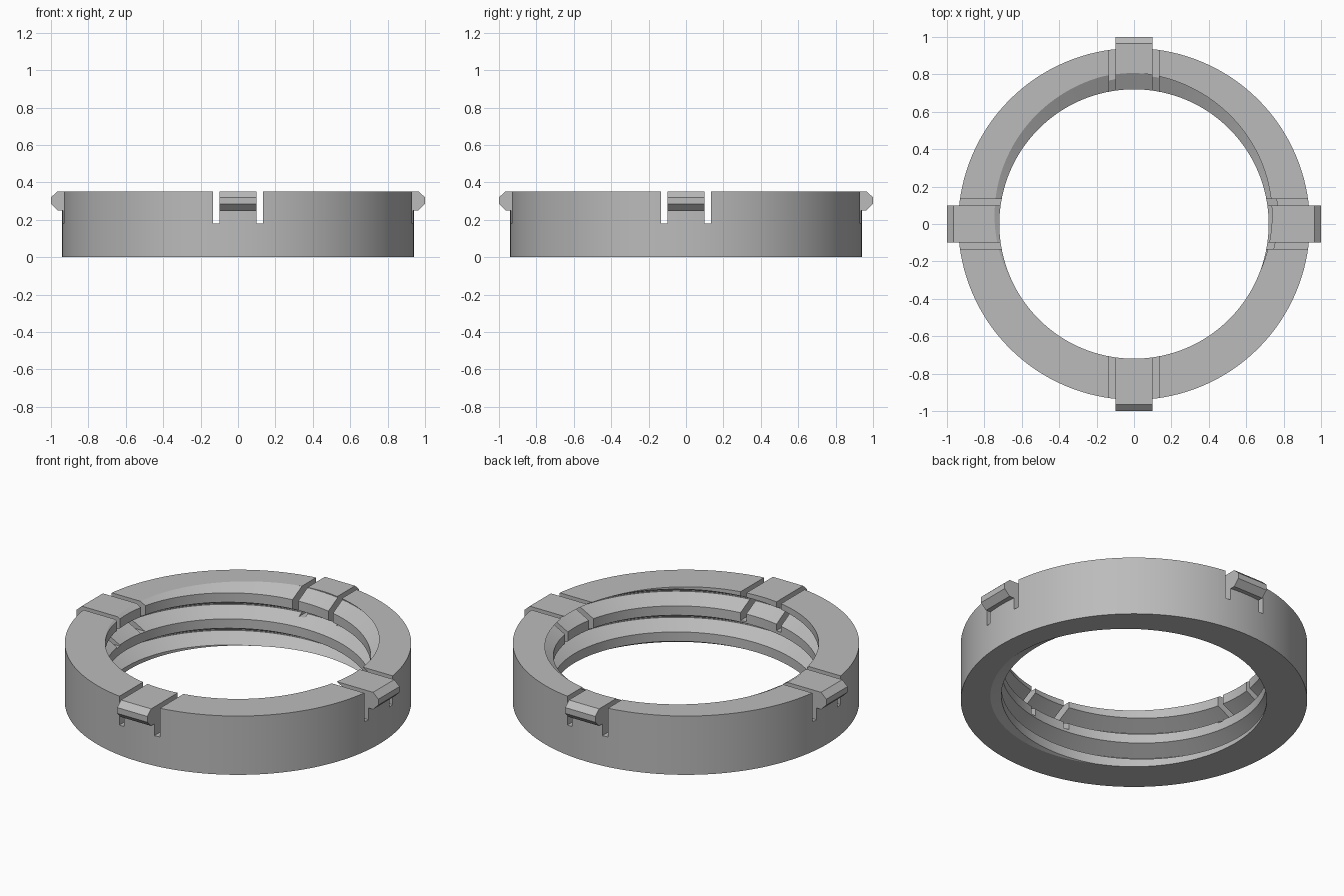
import bpy, bmesh, math
from mathutils import Matrix

if "Cube" in bpy.data.objects:
    bpy.data.objects.remove(bpy.data.objects["Cube"])

HEIGHT = 0.352
OUTER, CREST, ROOT = 0.94, 0.72, 0.807
PITCH = 0.156
FLANK = 0.05           # half width of the thread groove at its mouth
FLAT = 0.003           # half width of the groove floor
START = math.radians(95)
SEGMENTS = 144

grey = bpy.data.materials.new("plain grey")
grey.use_nodes = True
grey.diffuse_color = (0.5, 0.5, 0.5, 1)
grey.node_tree.nodes["Principled BSDF"].inputs["Base Color"].default_value = (0.5, 0.5, 0.5, 1)


def make_object(name, bm):
    bmesh.ops.recalc_face_normals(bm, faces=bm.faces)
    mesh = bpy.data.meshes.new(name)
    bm.to_mesh(mesh)
    bm.free()
    mesh.materials.append(grey)
    obj = bpy.data.objects.new(name, mesh)
    bpy.context.collection.objects.link(obj)
    return obj


def select_only(obj):
    bpy.ops.object.select_all(action="DESELECT")
    obj.select_set(True)
    bpy.context.view_layer.objects.active = obj


def groove_radius(offset):
    # Radius of the bore at a vertical distance from the groove centre
    t = (FLANK - abs(offset)) / (FLANK - FLAT)
    return CREST + (ROOT - CREST) * min(max(t, 0), 1)


def section(angle):
    # Ring cross-section at one angle, with the thread clipped to the ring height
    points = [(OUTER, HEIGHT), (OUTER, 0)]
    for turn in range(-4, 3):
        centre = HEIGHT + PITCH * (turn + (angle - START) / math.tau)
        for offset in (-PITCH / 2, -FLANK, -FLAT, FLAT, FLANK, PITCH / 2):
            z = min(max(centre + offset, 0), HEIGHT)
            d = (z - centre + PITCH / 2) % PITCH - PITCH / 2
            points.append((groove_radius(d), z))
    return points


# Threaded ring body
bm = bmesh.new()
columns = []
for i in range(SEGMENTS + 1):
    a = math.tau * i / SEGMENTS
    columns.append([bm.verts.new((r * math.cos(a), r * math.sin(a), z)) for r, z in section(a)])
for left, right in zip(columns, columns[1:]):
    for j in range(len(left)):
        k = (j + 1) % len(left)
        bm.faces.new((left[j], right[j], right[k], left[k]))
bmesh.ops.remove_doubles(bm, verts=bm.verts, dist=0.0001)
ring = make_object("threaded_ring", bm)

# Slots on both sides of each clip
bm = bmesh.new()
for quarter in range(4):
    for side in (-1, 1):
        place = (Matrix.Rotation(quarter * math.pi / 2, 4, "Z")
                 @ Matrix.Translation((0.85, side * 0.117, 0.33))
                 @ Matrix.Diagonal((0.5, 0.034, 0.3, 1)))
        bmesh.ops.create_cube(bm, size=1, matrix=place)
cutter = make_object("slot_cutter", bm)
cutter.hide_render = True
cut = ring.modifiers.new("slots", "BOOLEAN")
cut.operation = "DIFFERENCE"
cut.solver = "EXACT"
cut.object = cutter
select_only(ring)
bpy.ops.object.modifier_apply(modifier=cut.name)
bpy.data.objects.remove(cutter)
bpy.ops.object.shade_smooth_by_angle(angle=math.radians(20))

# Snap hooks on the clip tips
HOOK = [(0.93, 0.25), (0.965, 0.25), (1, 0.285), (1, 0.32), (0.965, HEIGHT), (0.93, HEIGHT)]
for quarter, name in enumerate(("left", "back", "right", "front")):
    bm = bmesh.new()
    face = bm.faces.new([bm.verts.new((x, -0.1, z)) for x, z in HOOK])
    extruded = bmesh.ops.extrude_face_region(bm, geom=[face])["geom"]
    bmesh.ops.translate(bm, vec=(0, 0.2, 0),
                        verts=[v for v in extruded if isinstance(v, bmesh.types.BMVert)])
    bmesh.ops.rotate(bm, verts=bm.verts, matrix=Matrix.Rotation(quarter * math.pi / 2, 3, "Z"))
    make_object(name + "_hook", bm)
